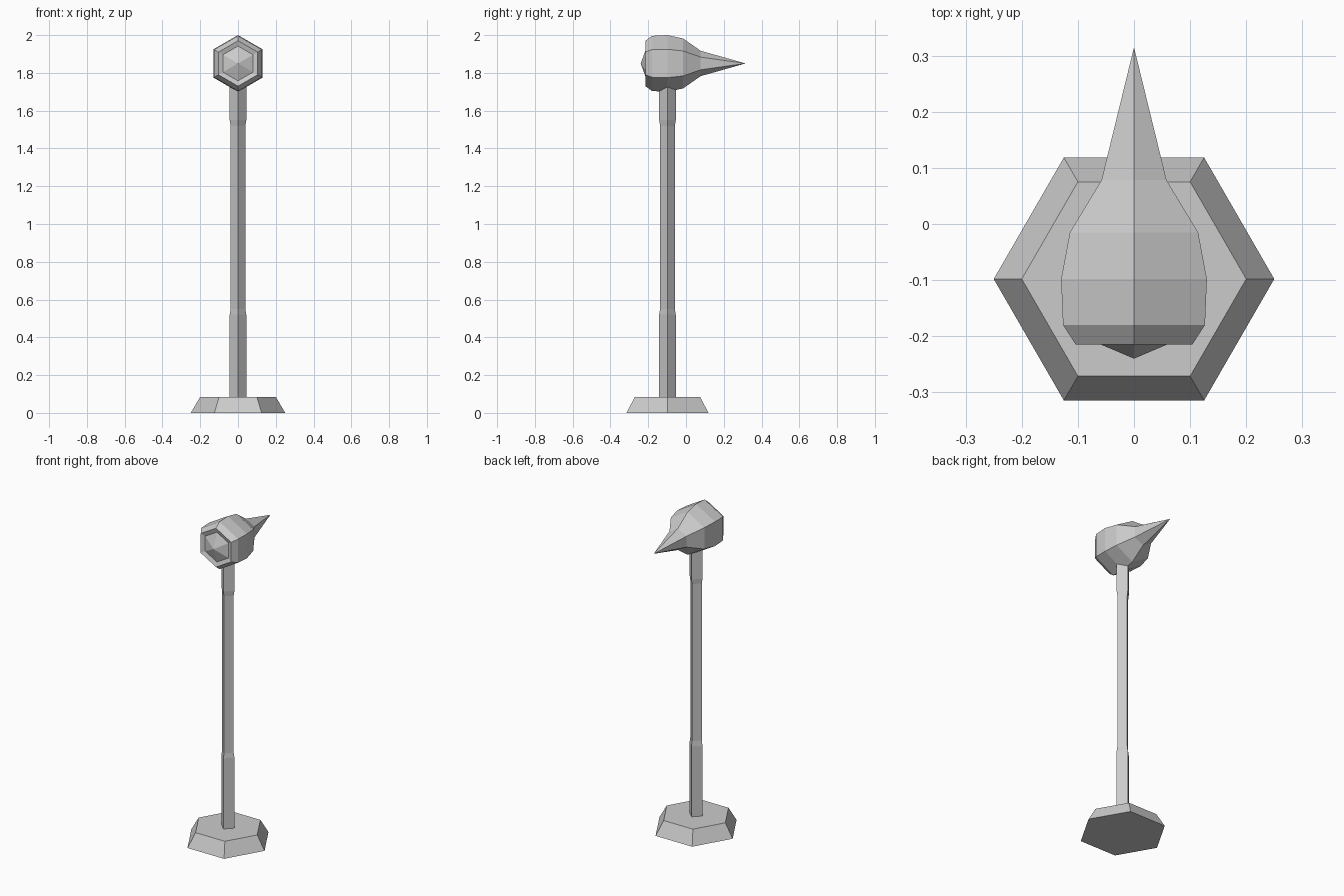
import bpy
import bmesh
from math import cos, sin, tau
from mathutils import Matrix, Vector

cube = bpy.data.objects.get("Cube")
if cube:
    bpy.data.objects.remove(cube, do_unlink=True)

GREY = (0.6, 0.6, 0.6)
mat = bpy.data.materials.new("plain_grey")
mat.use_nodes = True
mat.diffuse_color = (*GREY, 1)
mat.node_tree.nodes["Principled BSDF"].inputs["Base Color"].default_value = (*GREY, 1)


def lathe(name, sides, profile, origin, turn=0.0, matrix=Matrix.Identity(4)):
    """Stack flat-sided rings of (radius, height); radius 0 makes a point."""
    bm = bmesh.new()
    rings = []
    for radius, height in profile:
        count = sides if radius else 1
        rings.append([bm.verts.new((radius * cos(turn + tau * i / sides),
                                    radius * sin(turn + tau * i / sides), height))
                      for i in range(count)])
    for low, high in zip(rings, rings[1:]):
        for i in range(sides):
            j = (i + 1) % sides
            corners = [low[i % len(low)], low[j % len(low)],
                       high[j % len(high)], high[i % len(high)]]
            bm.faces.new(list(dict.fromkeys(corners)))
    for ring in (rings[0], rings[-1]):
        if len(ring) > 1:
            bm.faces.new(ring)
    bmesh.ops.recalc_face_normals(bm, faces=bm.faces)
    bm.transform(Matrix.Translation(Vector(origin)) @ matrix)
    mesh = bpy.data.meshes.new(name)
    bm.to_mesh(mesh)
    bm.free()
    mesh.materials.append(mat)
    obj = bpy.data.objects.new(name, mesh)
    bpy.context.collection.objects.link(obj)
    return obj


POLE_Y = -0.098

# Tapered hexagonal foot
lathe("base", 6, [(0.25, 0), (0.2, 0.085)], (0, POLE_Y, 0))

# Square pole, corner to the front, slimmer in the middle
lathe("pole", 4, [(0.044, 0.08), (0.044, 0.52), (0.039, 0.55),
                  (0.039, 1.52), (0.044, 1.55), (0.044, 1.76)], (0, POLE_Y, 0))

# Hexagonal lamp head along y: pointed lens, recessed rim, body, tail spike
head_profile = [(0, -0.24), (0.092, -0.206), (0.12, -0.215), (0.146, -0.18),
                (0.15, -0.098), (0.132, -0.015), (0.067, 0.078), (0, 0.315)]
z_to_y = Matrix.Rotation(-tau / 4, 4, "X")
lathe("lamp_head", 6, head_profile, (0, 0, 1.85), turn=tau / 4, matrix=z_to_y)
